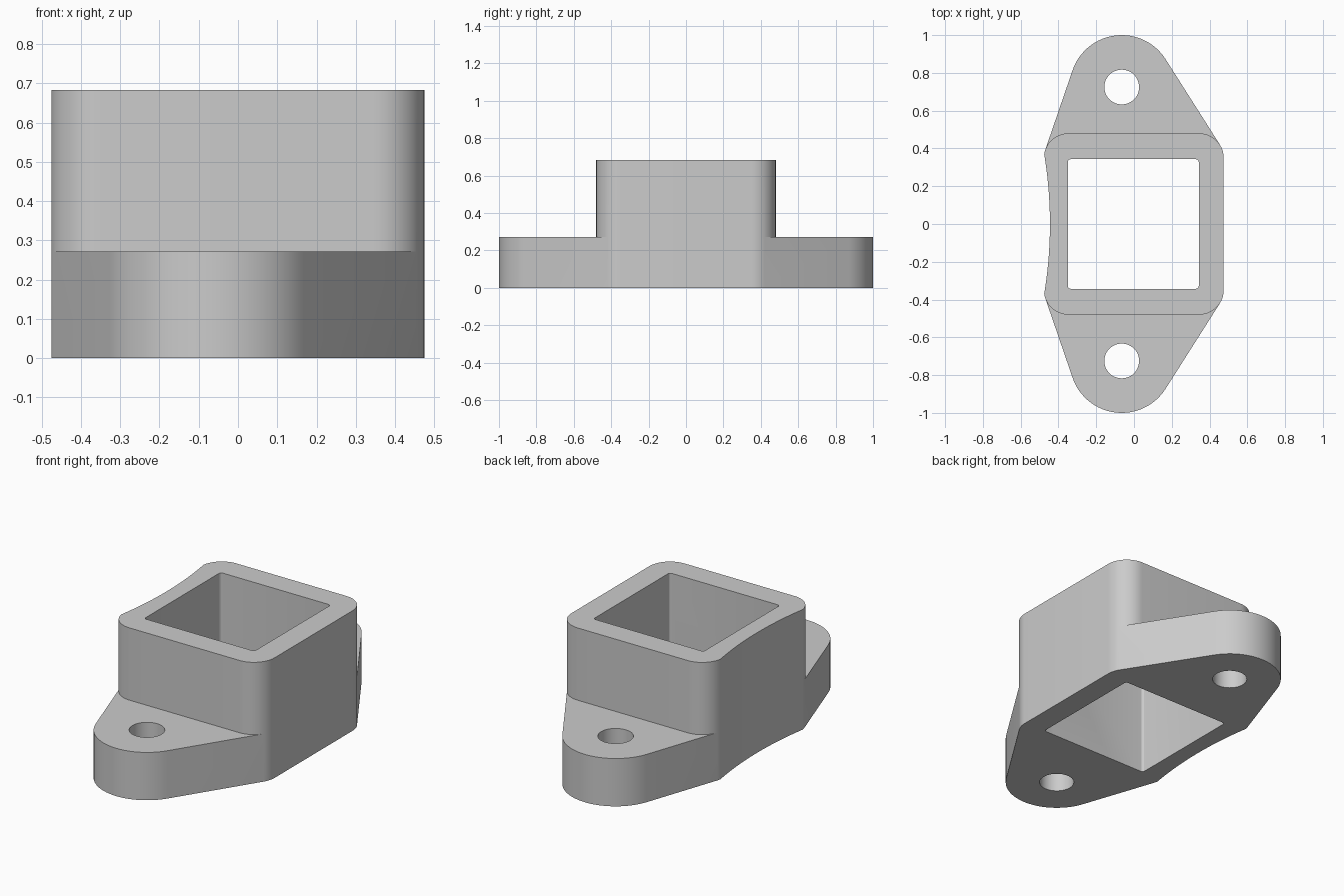
import bpy, bmesh
from math import sin, cos, radians

old = bpy.data.objects.get("Cube")
if old:
    bpy.data.objects.remove(old, do_unlink=True)

grey = bpy.data.materials.new("plain grey")
grey.use_nodes = True
tone = (0.6, 0.6, 0.6, 1)
grey.diffuse_color = tone
grey.node_tree.nodes["Principled BSDF"].inputs["Base Color"].default_value = tone


def arc(cx, cy, r, a, b, n):
    """Points on an arc from angle a to angle b, in degrees."""
    angles = [radians(a + (b - a) * i / n) for i in range(n + 1)]
    return [(cx + r * cos(t), cy + r * sin(t)) for t in angles]


def prism(name, points, z0, z1):
    """Upright solid with the given outline."""
    bm = bmesh.new()
    base = bm.faces.new([bm.verts.new((x, y, z0)) for x, y in points])
    top = bmesh.ops.extrude_face_region(bm, geom=[base])["geom"]
    verts = [v for v in top if isinstance(v, bmesh.types.BMVert)]
    bmesh.ops.translate(bm, verts=verts, vec=(0, 0, z1 - z0))
    bmesh.ops.recalc_face_normals(bm, faces=bm.faces)
    mesh = bpy.data.meshes.new(name)
    bm.to_mesh(mesh)
    bm.free()
    mesh.materials.append(grey)
    obj = bpy.data.objects.new(name, mesh)
    bpy.context.collection.objects.link(obj)
    return obj


def combine(target, other, operation):
    """Apply a boolean and remove the second solid."""
    bpy.context.view_layer.objects.active = target
    mod = target.modifiers.new("boolean", "BOOLEAN")
    mod.operation, mod.object, mod.solver = operation, other, "EXACT"
    bpy.ops.object.modifier_apply(modifier=mod.name)
    bpy.data.objects.remove(other, do_unlink=True)


def mirrored(half):
    """Close an upper half outline with its reflection in y."""
    return half + [(x, -y) for x, y in reversed(half) if abs(y) > 1e-5]


# Shared outline pieces
EAR_X, EAR_Y = -0.065, 0.725
R_TAN, L_TAN = 32.5, 161.3
right_side = arc(0.345, 0.35, 0.13, 0, R_TAN, 5)
left_side = arc(-0.347, 0.35, 0.13, L_TAN, 171, 2)
edge_x, edge_y = left_side[-1]
for i in range(11, -1, -1):
    t = i / 12
    left_side.append((-0.445 + (edge_x + 0.445) * t * t, edge_y * t))

# Flange with two rounded ears
ear = arc(EAR_X, EAR_Y, 0.275, R_TAN, L_TAN, 32)
mount = prism("flanged_socket", mirrored(right_side + ear + left_side), 0, 0.272)

# Square socket body with one hollowed side
corners = (arc(0.345, 0.35, 0.13, R_TAN, 90, 10)[1:]
           + arc(-0.347, 0.35, 0.13, 90, L_TAN, 12)[:-1])
body = prism("socket_body", mirrored(right_side + corners + left_side), 0, 0.683)
combine(mount, body, "UNION")

# Rectangular opening
half = arc(0.328, 0.328, 0.015, 0, 90, 4) + arc(-0.335, 0.328, 0.015, 90, 180, 4)
combine(mount, prism("opening_cutter", mirrored(half), -0.1, 0.8), "DIFFERENCE")

# Bolt holes
for side in (1, -1):
    hole = arc(EAR_X, side * EAR_Y, 0.092, 0, 360, 48)[:-1]
    combine(mount, prism("hole_cutter", hole, -0.1, 0.8), "DIFFERENCE")

# Smooth curved walls, sharp edges
bpy.ops.object.select_all(action="DESELECT")
mount.select_set(True)
bpy.context.view_layer.objects.active = mount
bpy.ops.object.shade_smooth_by_angle(angle=radians(20))
